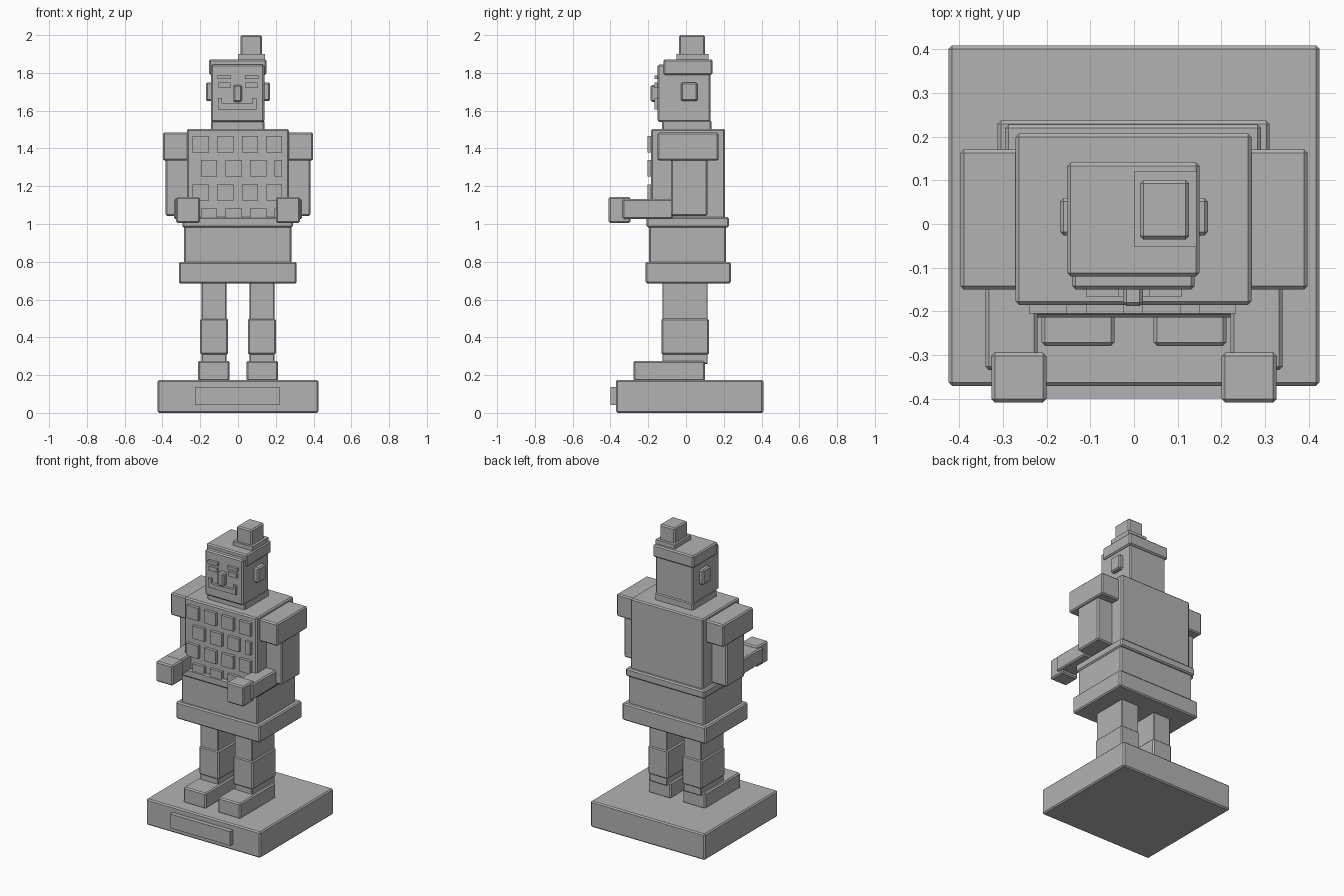
import bpy, bmesh

grey = bpy.data.materials.new("plain grey")
grey.diffuse_color = (0.45, 0.45, 0.45, 1)


def boxes(name, blocks, bevel=0.008):
    """One object from boxes given as (x0, x1, y0, y1, z0, z1), edges chamfered."""
    bm = bmesh.new()
    for x0, x1, y0, y1, z0, z1 in blocks:
        for v in bmesh.ops.create_cube(bm, size=1)["verts"]:
            v.co = (x1 if v.co.x > 0 else x0,
                    y1 if v.co.y > 0 else y0,
                    z1 if v.co.z > 0 else z0)
    if bevel:
        bmesh.ops.bevel(bm, geom=bm.edges[:], offset=bevel, segments=1,
                        affect='EDGES', clamp_overlap=True)
    me = bpy.data.meshes.new(name)
    bm.to_mesh(me)
    bm.free()
    me.materials.append(grey)
    ob = bpy.data.objects.new(name, me)
    bpy.context.collection.objects.link(ob)
    return ob


def pair(name, x0, x1, *rest, bevel=0.008):
    """Mirrored left and right parts."""
    boxes("right_" + name, [(x0, x1, *rest)], bevel)
    boxes("left_" + name, [(-x1, -x0, *rest)], bevel)


# plinth
boxes("plinth", [(-0.425, 0.425, -0.371, 0.409, 0, 0.175)])
boxes("plinth_plate", [(-0.228, 0.222, -0.40, -0.36, 0.042, 0.137)], 0)

# legs
pair("foot", 0.045, 0.212, -0.279, 0.10, 0.17, 0.275)
pair("leg", 0.062, 0.193, -0.125, 0.115, 0.26, 0.70, bevel=0.004)
pair("boot", 0.053, 0.20, -0.131, 0.121, 0.308, 0.50)

# skirt, belt and torso
boxes("skirt_hem", [(-0.313, 0.311, -0.214, 0.237, 0.685, 0.80)])
boxes("skirt", [(-0.285, 0.282, -0.197, 0.213, 0.79, 0.99)])
boxes("belt", [(-0.295, 0.291, -0.208, 0.228, 0.982, 1.036)])
boxes("torso", [(-0.271, 0.269, -0.185, 0.207, 1.02, 1.503)])

# staggered chest tiles
tiles = []
for row in range(4):
    z1 = 1.465 - row * 0.1275
    start = -0.24 if row % 2 == 0 else -0.196
    for col in range(4):
        x0 = start + col * 0.13
        tiles.append((x0, min(x0 + 0.086, 0.234), -0.205, -0.18,
                      max(z1 - 0.086, 1.025), z1))
boxes("chest_tiles", tiles, 0)

# arms
pair("shoulder", 0.26, 0.398, -0.150, 0.171, 1.335, 1.485)
pair("upper_arm", 0.26, 0.383, -0.080, 0.113, 1.042, 1.345)
pair("forearm", 0.221, 0.34, -0.335, -0.07, 1.026, 1.132)
pair("fist", 0.201, 0.327, -0.409, -0.294, 1.006, 1.142)

# head
boxes("neck", [(-0.143, 0.140, -0.127, 0.135, 1.49, 1.55)])
boxes("head", [(-0.142, 0.139, -0.150, 0.129, 1.54, 1.845)])
boxes("hair_cap", [(-0.153, 0.150, -0.120, 0.141, 1.79, 1.872)])
boxes("bun_band", [(0.0, 0.143, -0.051, 0.12, 1.86, 1.90)], 0)
boxes("hair_bun", [(0.014, 0.126, -0.036, 0.101, 1.89, 2.0)])
pair("ear", 0.13, 0.169, -0.026, 0.06, 1.65, 1.75)

# face
pair("eyebrow", 0.036, 0.109, -0.167, -0.145, 1.767, 1.787, bevel=0)
pair("eye", 0.04, 0.104, -0.166, -0.145, 1.721, 1.749, bevel=0)
boxes("nose", [(-0.025, 0.021, -0.188, -0.14, 1.647, 1.735)])
boxes("mouth", [(-0.106, 0.099, -0.167, -0.145, 1.607, 1.637),
                (-0.106, -0.085, -0.167, -0.145, 1.637, 1.668),
                (0.078, 0.099, -0.167, -0.145, 1.637, 1.668)], 0)
